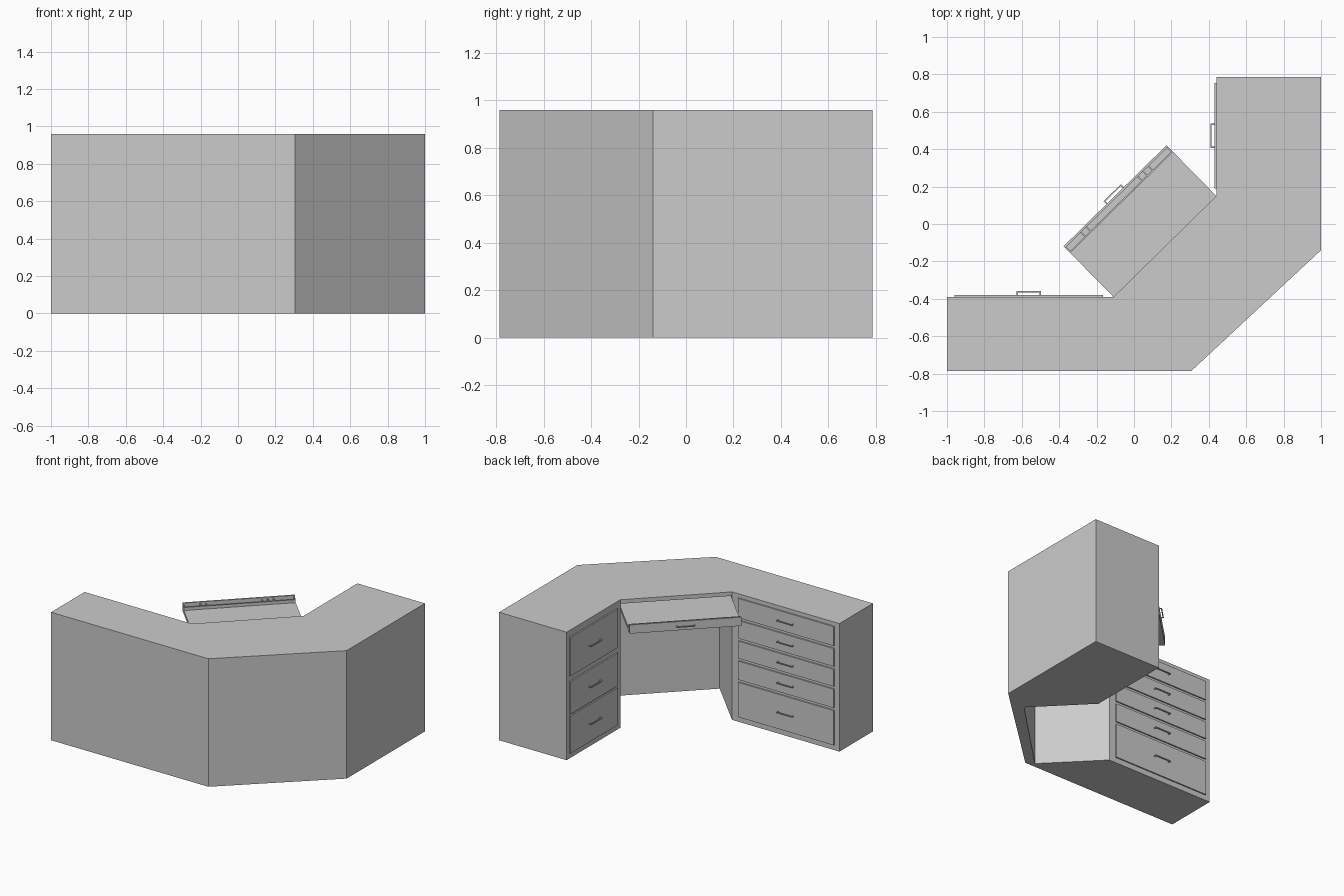
import bpy, bmesh
from math import atan2, hypot, pi
from mathutils import Matrix, Vector

cube = bpy.data.objects.get("Cube")
if cube:
    bpy.data.objects.remove(cube)

grey = bpy.data.materials.new("plain grey")
grey.use_nodes = True
GREY = (0.6, 0.6, 0.6, 1)
grey.diffuse_color = GREY
grey.node_tree.nodes["Principled BSDF"].inputs["Base Color"].default_value = GREY


def finish(name, bm):
    bmesh.ops.recalc_face_normals(bm, faces=bm.faces)
    mesh = bpy.data.meshes.new(name)
    bm.to_mesh(mesh)
    bm.free()
    mesh.materials.append(grey)
    obj = bpy.data.objects.new(name, mesh)
    bpy.context.collection.objects.link(obj)
    return obj


def prism(name, outline, height):
    bm = bmesh.new()
    face = bm.faces.new([bm.verts.new((x, y, 0)) for x, y in outline])
    top = bmesh.ops.extrude_face_region(bm, geom=[face])["geom"]
    verts = [g for g in top if isinstance(g, bmesh.types.BMVert)]
    bmesh.ops.translate(bm, verts=verts, vec=(0, 0, height))
    return finish(name, bm)


def boxes(name, frame, spans):
    """Boxes given as (x0, x1, y0, y1, z0, z1) in a frame whose y points out of the desk."""
    bm = bmesh.new()
    for x0, x1, y0, y1, z0, z1 in spans:
        centre = Vector((x0 + x1, y0 + y1, z0 + z1)) / 2
        size = Matrix.Diagonal((x1 - x0, y1 - y0, z1 - z0, 1))
        bmesh.ops.create_cube(bm, size=1, matrix=frame @ Matrix.Translation(centre) @ size)
    return finish(name, bm)


def handle(name, frame, x, y, z):
    # staple-shaped pull: a bar on two short legs
    half, bar, reach = 0.065, 0.007, 0.022
    boxes(name, frame, [
        (x - half, x + half, y + reach - bar, y + reach, z - bar / 2, z + bar / 2),
        (x - half, x - half + bar, y, y + reach - bar, z - bar / 2, z + bar / 2),
        (x + half - bar, x + half, y, y + reach - bar, z - bar / 2, z + bar / 2)])


def drawer_bank(name, frame, x0, x1, rows):
    for i, (low, high) in enumerate(rows, 1):
        boxes(f"{name}_drawer_{i}", frame, [(x0, x1, -0.002, 0.01, low, high)])
        handle(f"{name}_handle_{i}", frame, (x0 + x1) / 2, 0.01, (low + high) / 2)


# Frames: origin at an inner corner, x along the face, y outward
A, B = Vector((-0.11, -0.39, 0)), Vector((0.44, 0.15, 0))
width = hypot(B.x - A.x, B.y - A.y)
long_face = Matrix.Translation((-1, A.y, 0))
short_face = Matrix.Translation(B) @ Matrix.Rotation(pi / 2, 4, "Z")
diagonal = Matrix.Translation(A) @ Matrix.Rotation(atan2(B.y - A.y, B.x - A.x), 4, "Z")

# Desk body with the knee space cut out of its diagonal part
desk = prism("desk_body", [(-1, -0.787), (0.305, -0.787), (1, -0.14), (1, 0.787),
                           (B.x, 0.787), (B.x, B.y), (A.x, A.y), (-1, A.y)], 0.96)
cutter = boxes("knee_space_cutter", diagonal, [(0.001, width - 0.001, -0.51, 0.1, -0.1, 0.93)])
cutter.hide_render = True
cut = desk.modifiers.new("knee_space", "BOOLEAN")
cut.operation, cut.solver, cut.object = "DIFFERENCE", "EXACT", cutter
bpy.context.view_layer.objects.active = desk
bpy.ops.object.modifier_apply(modifier=cut.name)
bpy.data.objects.remove(cutter)

# Drawer banks on the two wings
drawer_bank("long_wing", long_face, 0.04, 0.835,
            [(0.04, 0.30), (0.32, 0.46), (0.48, 0.61), (0.63, 0.765), (0.785, 0.93)])
drawer_bank("short_wing", short_face, 0.04, 0.605,
            [(0.04, 0.32), (0.335, 0.58), (0.62, 0.91)])

# Pulled-out keyboard tray with a divided pencil channel behind its front
reach, channel = 0.38, 0.33
boxes("tray_floor", diagonal, [(0, width, -0.05, reach - 0.012, 0.88, 0.907)])
boxes("tray_front", diagonal, [(0, width, reach - 0.012, reach, 0.88, 0.945)])
boxes("pencil_channel_rail", diagonal, [(0, width, channel, channel + 0.008, 0.907, 0.93)])
boxes("pencil_channel_dividers", diagonal,
      [(x, x + 0.008, channel + 0.008, reach - 0.012, 0.907, 0.935)
       for x in (0, 0.115, 0.155, 0.54, 0.58, 0.62, width - 0.008)])
handle("tray_handle", diagonal, width / 2, reach, 0.912)
